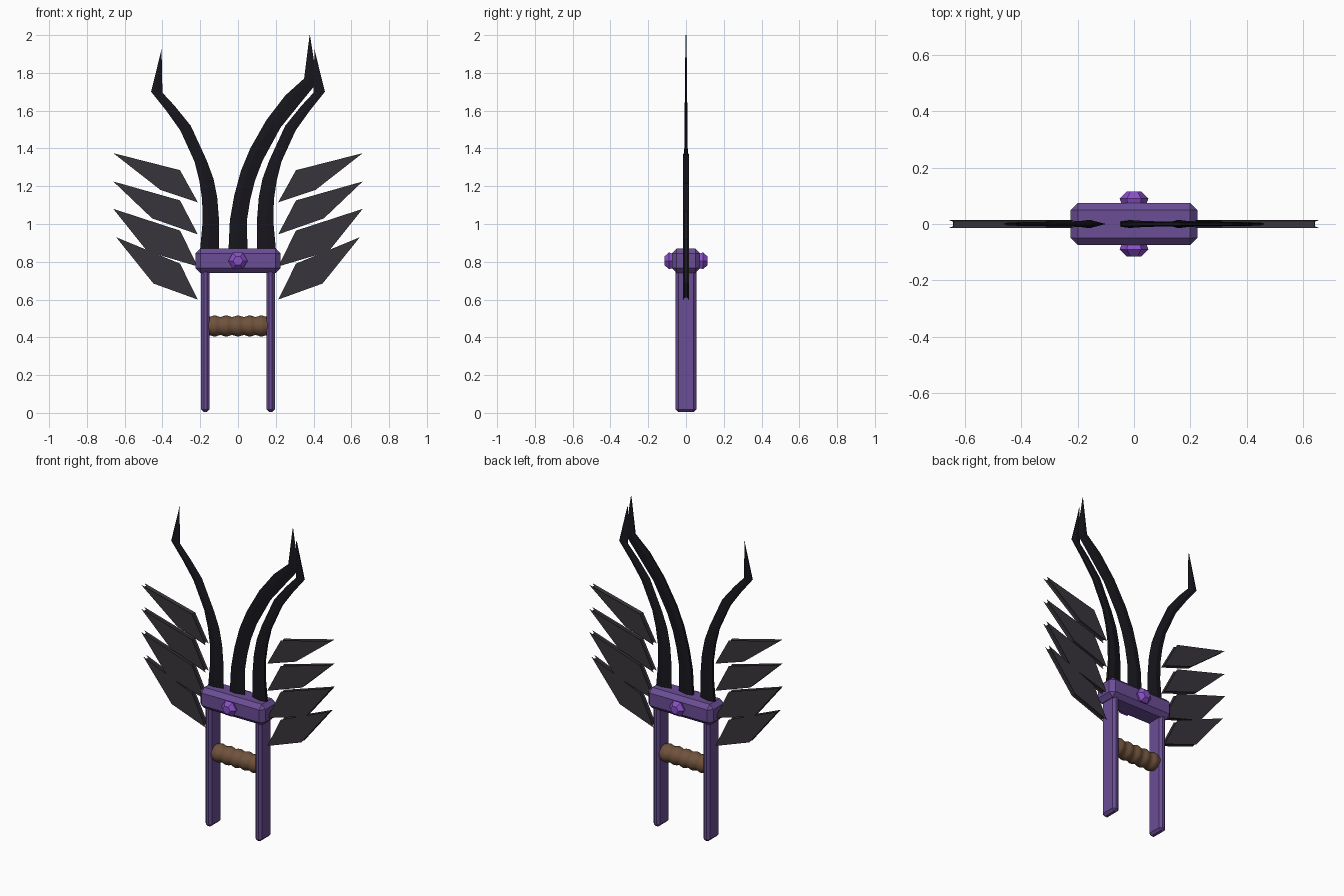
import bpy, bmesh, math
from mathutils import Vector

if "Cube" in bpy.data.objects:
    bpy.data.objects.remove(bpy.data.objects["Cube"])


def material(name, rgb):
    m = bpy.data.materials.new(name)
    m.diffuse_color = (*rgb, 1)
    m.use_nodes = True
    m.node_tree.nodes["Principled BSDF"].inputs["Base Color"].default_value = m.diffuse_color
    return m


PURPLE = material("purple_metal", (0.145, 0.075, 0.30))
GEM = material("violet_gem", (0.26, 0.08, 0.60))
BLACK = material("black_blade", (0.009, 0.008, 0.012))
FEATHER = material("dark_feather", (0.040, 0.035, 0.043))
LEATHER = material("brown_leather", (0.16, 0.085, 0.045))


def loft(name, rings, mat):
    """Skin a list of equal-length point rings and cap both ends."""
    bm = bmesh.new()
    vs = [[bm.verts.new(p) for p in r] for r in rings]
    n = len(rings[0])
    for a, b in zip(vs, vs[1:]):
        for i in range(n):
            j = (i + 1) % n
            bm.faces.new((a[i], a[j], b[j], b[i]))
    bm.faces.new(vs[0][::-1])
    bm.faces.new(vs[-1])
    bmesh.ops.recalc_face_normals(bm, faces=bm.faces)
    me = bpy.data.meshes.new(name)
    bm.to_mesh(me)
    bm.free()
    me.materials.append(mat)
    ob = bpy.data.objects.new(name, me)
    bpy.context.collection.objects.link(ob)
    return ob


def box(name, centre, size, bevel, mat):
    bpy.ops.mesh.primitive_cube_add(size=1, location=centre)
    ob = bpy.context.object
    ob.name = name
    ob.scale = size
    bpy.ops.object.transform_apply(location=False, rotation=False, scale=True)
    mod = ob.modifiers.new("chamfer", "BEVEL")
    mod.width, mod.segments = bevel, 1
    ob.data.materials.append(mat)
    return ob


def blade(name, spans, tip, mat, sx=1):
    """Blade from (back x, z, edge x, z) spans: blunt back, sharp edge, pointed tip."""
    rings = []
    for x0, z0, x1, z1 in spans + [(tip[0] - .001, tip[1], tip[0] + .001, tip[1])]:
        t = 0.015 - 0.012 * max(0, z0 - 0.87) / 1.1
        a, b = Vector((x0 * sx, 0, z0)), Vector((x1 * sx, 0, z1))
        prof = [(0, -.6), (.4, -1), (1, 0), (.4, 1), (0, .6)]
        rings.append([a.lerp(b, u) + Vector((0, v * t, 0)) for u, v in prof])
    return loft(name, rings, mat)


# Frame: crossbar and two side legs
box("crossbar", (0, 0, 0.805), (0.45, 0.15, 0.13), 0.026, PURPLE)
for s, side in ((-1, "left"), (1, "right")):
    box(side + "_leg", (s * 0.1725, 0, 0.385), (0.045, 0.11, 0.76), 0.014, PURPLE)

# Faceted gems on the front and back of the crossbar
for s, side in ((-1, "front"), (1, "back")):
    rings = [[(r * math.cos(i * math.pi / 3), s * y, 0.805 + r * math.sin(i * math.pi / 3))
              for i in range(6)] for y, r in ((.06, .04), (.09, .051), (.115, .026))]
    loft(side + "_gem", rings, GEM)

# Grip with finger swells
rings = []
for k in range(31):
    x = -0.155 + 0.31 * k / 30
    r = 0.052 + 0.004 * math.cos(2 * math.pi * 5 * k / 30 + math.pi)
    rings.append([(x, r * math.cos(i * math.pi / 12), 0.46 + r * math.sin(i * math.pi / 12))
                  for i in range(24)])
grip = loft("grip", rings, LEATHER)
bpy.ops.object.select_all(action="DESELECT")
grip.select_set(True)
bpy.context.view_layer.objects.active = grip
bpy.ops.object.shade_smooth_by_angle(angle=math.radians(40))

# Outer blades (mirrored) and the taller middle blade
outer = [(.20, .80, .10, .80), (.20, .87, .10, .87), (.187, 1.015, .10, 1.015),
         (.19, 1.13, .11, 1.14), (.205, 1.23, .13, 1.24), (.23, 1.33, .165, 1.335),
         (.305, 1.495, .25, 1.52), (.38, 1.60, .335, 1.625), (.46, 1.70, .40, 1.695)]
middle = [(-.05, .80, .05, .80), (-.05, .87, .05, .87), (-.043, 1.02, .047, 1.02),
          (-.02, 1.15, .065, 1.13), (.015, 1.28, .09, 1.23), (.065, 1.40, .13, 1.335),
          (.15, 1.55, .225, 1.51), (.25, 1.68, .33, 1.64), (.35, 1.77, .42, 1.75)]
blade("left_blade", outer, (.405, 1.925), BLACK, -1)
blade("right_blade", outer, (.405, 1.925), BLACK)
blade("middle_blade", middle, (.38, 2.0), BLACK)

# Feather plates: tip, upper, inner and lower corners, with a grooved rim
feathers = [[(.66, 1.375), (.307, 1.285), (.213, 1.115), (.41, 1.18)],
            [(.66, 1.225), (.307, 1.125), (.213, .945), (.455, 1.03)],
            [(.66, 1.08), (.307, .965), (.213, .775), (.48, .855)],
            [(.645, .93), (.307, .79), (.213, .60), (.448, .685)]]
for s, side in ((-1, "left"), (1, "right")):
    for n, pts in enumerate(feathers, 1):
        cx, cz = sum(p[0] for p in pts) / 4, sum(p[1] for p in pts) / 4
        rings = [[(s * (cx + (x - cx) * k), y, cz + (z - cz) * k) for x, z in pts]
                 for y, k in ((-.015, 1), (-.008, .93), (.008, .93), (.015, 1))]
        loft(f"{side}_feather_{n}", rings, FEATHER)
